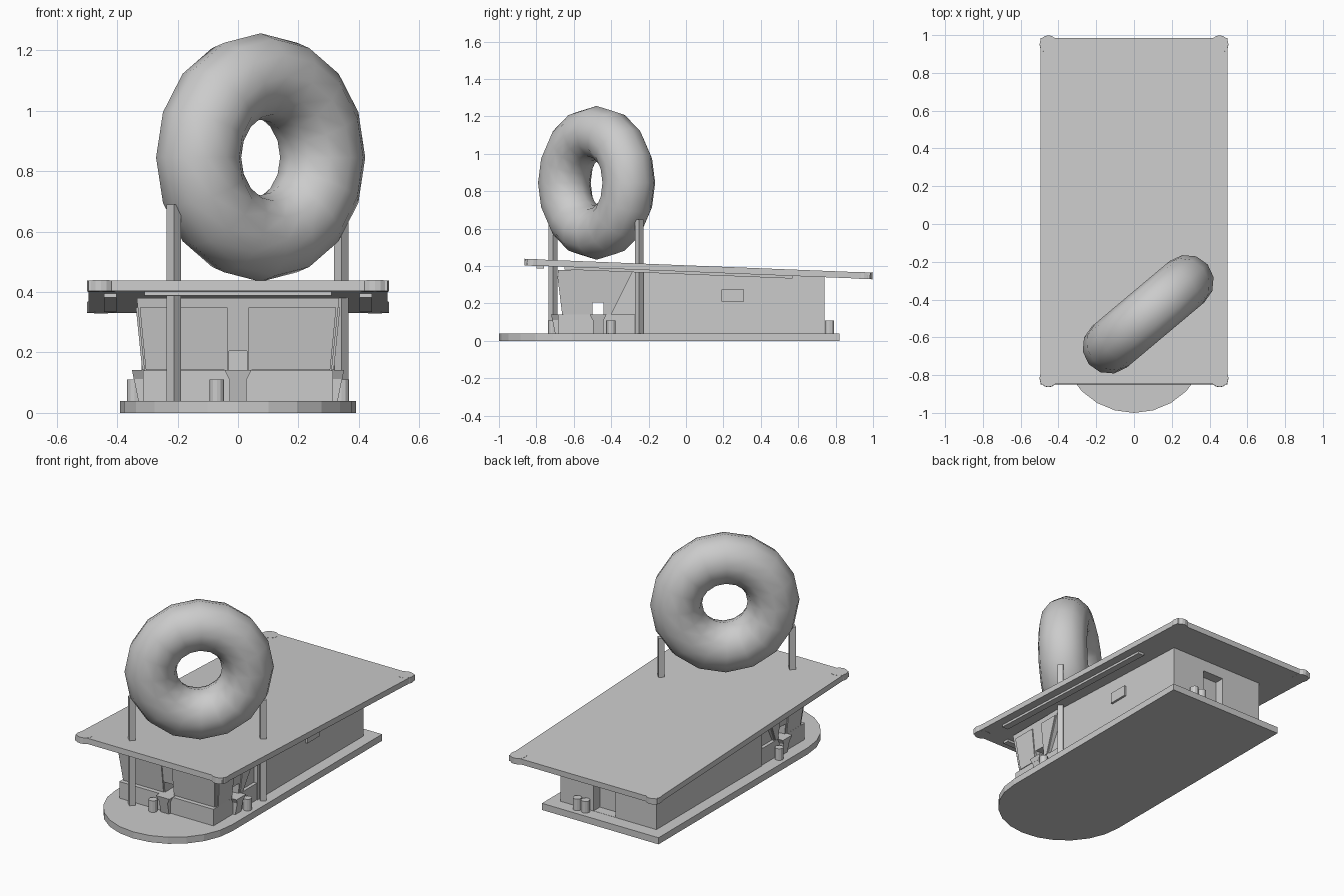
import bpy, bmesh, math
from mathutils import Matrix, Vector

cube = bpy.data.objects.get("Cube")
if cube:
    bpy.data.objects.remove(cube, do_unlink=True)

grey = bpy.data.materials.new("plain grey")
grey.use_nodes = True
COLOUR = (0.6, 0.6, 0.6, 1)
grey.diffuse_color = COLOUR
grey.node_tree.nodes["Principled BSDF"].inputs["Base Color"].default_value = COLOUR

SLOPE = 0.0397


def under_roof(y):
    return 0.37 - SLOPE * y


def finish(name, bm):
    bmesh.ops.recalc_face_normals(bm, faces=bm.faces)
    mesh = bpy.data.meshes.new(name)
    bm.to_mesh(mesh)
    bm.free()
    mesh.materials.append(grey)
    ob = bpy.data.objects.new(name, mesh)
    bpy.context.collection.objects.link(ob)
    return ob


def loft(name, lower, upper):
    """Solid between two matching loops of points."""
    bm = bmesh.new()
    a = [bm.verts.new(p) for p in lower]
    b = [bm.verts.new(p) for p in upper]
    bm.faces.new(a[::-1])
    bm.faces.new(b)
    for i in range(len(a)):
        j = (i + 1) % len(a)
        bm.faces.new((a[i], a[j], b[j], b[i]))
    return finish(name, bm)


def rect(x0, x1, y0, y1, z):
    return [(x0, y0, z), (x1, y0, z), (x1, y1, z), (x0, y1, z)]


def box(name, x0, x1, y0, y1, z0, z1):
    return loft(name, rect(x0, x1, y0, y1, z0), rect(x0, x1, y0, y1, z1))


def cylinder(name, x, y, r, z0, z1, sides=12):
    ring = [(x + r * math.cos(i * math.tau / sides), y + r * math.sin(i * math.tau / sides))
            for i in range(sides)]
    return loft(name, [(*p, z0) for p in ring], [(*p, z1) for p in ring])


def side_prism(name, outline, x0, x1):
    """Extrude a (y, z) outline along x."""
    return loft(name, [(x0, *p) for p in outline], [(x1, *p) for p in outline])


def cut(ob, cutter):
    mod = ob.modifiers.new("opening", "BOOLEAN")
    mod.operation = "DIFFERENCE"
    mod.solver = "EXACT"
    mod.object = cutter
    cutter.hide_render = True
    cutter.hide_viewport = True
    cutter.display_type = "WIRE"


# Ground slab with a half-round front
R, STEPS = 0.39, 12
outline = [(R, 0.82), (-R, 0.82)]
for i in range(STEPS + 1):
    a = math.pi + math.pi * i / STEPS
    outline.append((R * math.cos(a), -0.61 + R * math.sin(a)))
loft("ground_slab", [(*p, 0) for p in outline], [(*p, 0.04) for p in outline])

# Sloping roof with round corner knobs
tilt = Matrix.Translation((0, 0, under_roof(0))) @ Matrix.Rotation(-math.atan(SLOPE), 4, "X")
roof_parts = [box("roof", -0.495, 0.495, -0.85, 0.985, 0, 0.034)]
for x in (-0.453, 0.453):
    for y in (-0.818, 0.951):
        roof_parts.append(cylinder("roof_corner", x, y, 0.047, -0.001, 0.035, 16))
# Light strips beneath the roof
roof_parts.append(box("front_light_strip", -0.31, 0.31, -0.8, -0.76, -0.014, 0))
for x in (-0.423, 0.423):
    roof_parts.append(box("side_light_strip", x - 0.021, x + 0.021, -0.65, 0.57, -0.014, 0))
for part in roof_parts:
    part.data.transform(tilt)

# Rear building with a sloping top and a recessed back door
rear = side_prism("rear_building", [(-0.27, 0.04), (0.74, 0.04),
                                    (0.74, under_roof(0.74)), (-0.27, under_roof(-0.27))], -0.32, 0.32)
cut(rear, box("door_cutter", -0.045, 0.1, 0.68, 0.8, 0.041, 0.27))
box("side_vent", 0.31, 0.333, 0.19, 0.31, 0.21, 0.275)

# Serving kiosk: low counter wall, narrow core and flared upper walls
box("counter_wall", -0.315, 0.315, -0.685, -0.27, 0.04, 0.14)
core = box("kiosk_core", -0.295, 0.295, -0.5, -0.265, 0.14, under_roof(-0.265))
kiosk = loft("kiosk_upper", rect(-0.31, 0.31, -0.655, -0.40, 0.14),
             rect(-0.335, 0.335, -0.685, -0.28, 0.38))
side_slot = box("side_slot_cutter", -0.5, 0.5, -0.5, -0.44, 0.13, 0.205)
front_slot = box("front_slot_cutter", -0.03, 0.03, -0.8, -0.52, 0.13, 0.205)
for body in (core, kiosk):
    cut(body, side_slot)
cut(kiosk, front_slot)

# Window panes on the flared walls
for s in (-1, 1):
    xs = sorted((s * 0.035, s * 0.305))
    xt = sorted((s * 0.035, s * 0.325))
    loft("front_pane", rect(*xs, -0.662, -0.65, 0.142), rect(*xt, -0.688, -0.675, 0.348))
    for b0, b1, t0, t1 in ((-0.64, -0.51, -0.66, -0.51), (-0.43, -0.405, -0.43, -0.305)):
        xs = sorted((s * 0.30, s * 0.317))
        xt = sorted((s * 0.32, s * 0.338))
        loft("side_pane", rect(*xs, b0, b1, 0.142), rect(*xt, t0, t1, 0.348))


# Serving stand with a shelf and a litter bin, one on each open side
def station(name, spot):
    parts = [
        loft(name + "_stand", rect(-0.028, 0.028, -0.015, 0.03, 0.04),
             rect(-0.028, 0.028, -0.03, 0.03, 0.115)),
        loft(name + "_shelf", rect(-0.03, 0.03, -0.03, 0.03, 0.112),
             rect(-0.045, 0.045, -0.036, 0.03, 0.142)),
        cylinder(name + "_bin", -0.07, -0.028, 0.024, 0.04, 0.11),
    ]
    for part in parts:
        part.data.transform(spot)
        if spot.determinant() < 0:
            part.data.flip_normals()


station("front", Matrix.Translation((0, -0.685, 0)))
to_left = Matrix.Translation((0.315, -0.47, 0)) @ Matrix.Rotation(math.pi / 2, 4, "Z")
to_left = to_left @ Matrix.Scale(-1, 4, Vector((1, 0, 0)))
station("left", to_left)
station("right", Matrix.Scale(-1, 4, Vector((1, 0, 0))) @ to_left)

# Bins beside the back door
for x in (0.135, 0.19):
    cylinder("back_bin", x, 0.767, 0.025, 0.04, 0.11)

# Posts turned in line with the ring
for name, x, y, top in (("front_post", -0.212, -0.712, 0.69), ("rear_post", 0.342, -0.25, 0.65)):
    cylinder(name, x, y, 0.024, 0.04, top, 4)

# Giant ring sign standing on the roof
bpy.ops.mesh.primitive_torus_add(
    major_segments=16, minor_segments=12, major_radius=0.268, minor_radius=0.143,
    location=(0.075, -0.478, 0.845), rotation=(math.pi / 2, 0, math.radians(40)))
ring = bpy.context.object
ring.name = "ring_sign"
ring.data.materials.append(grey)
bpy.ops.object.shade_smooth()
